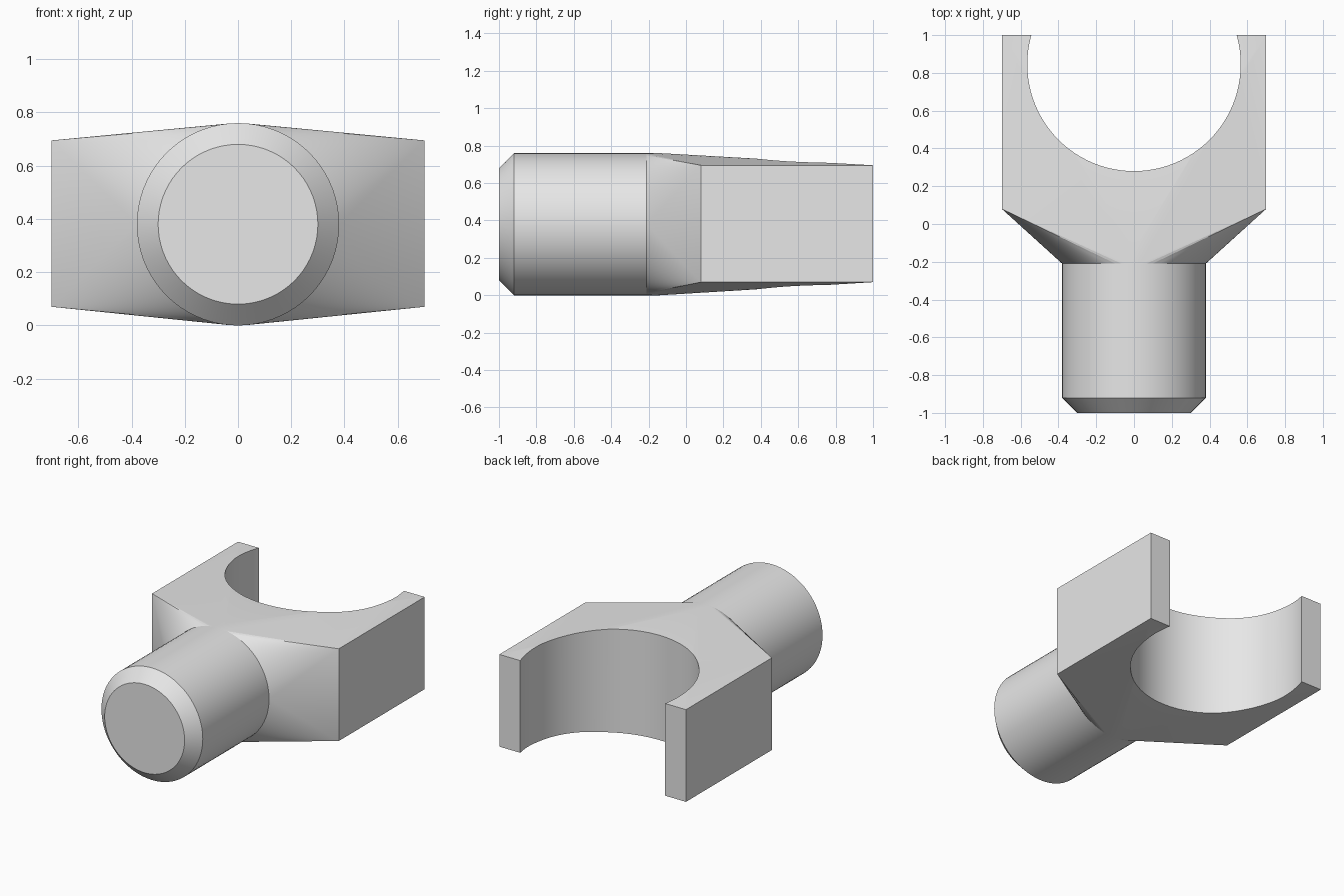
import bpy, bmesh
from math import sin, cos, pi, radians

SEGS = 72
RADIUS = 0.38      # shank radius, also the height of its axis
SHOULDER = -0.21   # where the shank meets the yoke

cube = bpy.data.objects.get("Cube")
if cube:
    bpy.data.objects.remove(cube, do_unlink=True)

steel = bpy.data.materials.new("plain grey")
steel.use_nodes = True
steel.diffuse_color = (0.8, 0.8, 0.8, 1)
steel.node_tree.nodes["Principled BSDF"].inputs["Base Color"].default_value = (0.8, 0.8, 0.8, 1)


def ring(bm, y, r):
    """Circle of vertices around the shank axis."""
    return [bm.verts.new((r * sin(2 * pi * i / SEGS), y, RADIUS + r * cos(2 * pi * i / SEGS)))
            for i in range(SEGS)]


def finish(bm, name):
    bmesh.ops.recalc_face_normals(bm, faces=bm.faces[:])
    mesh = bpy.data.meshes.new(name)
    bm.to_mesh(mesh)
    bm.free()
    obj = bpy.data.objects.new(name, mesh)
    bpy.context.collection.objects.link(obj)
    mesh.materials.append(steel)
    return obj


def activate(obj):
    bpy.ops.object.select_all(action='DESELECT')
    obj.select_set(True)
    bpy.context.view_layer.objects.active = obj


# Shank: chamfered round bar, open where it enters the yoke
bm = bmesh.new()
rings = [ring(bm, y, r) for y, r in ((-1, 0.30), (-0.92, RADIUS), (SHOULDER, RADIUS))]
bm.faces.new(rings[0])
for a, b in zip(rings, rings[1:]):
    for i in range(SEGS):
        j = (i + 1) % SEGS
        bm.faces.new((a[i], a[j], b[j], b[i]))
shank = finish(bm, "shank")

# Yoke: hull that blends the round shoulder into a rectangular block
bm = bmesh.new()
ring(bm, SHOULDER, RADIUS)
for z_tip, z in ((0, 0.07), (2 * RADIUS, 0.695)):
    bm.verts.new((0, -0.14, z_tip))
    for x in (-0.7, 0.7):
        for y in (0.08, 0.16, 1):
            bm.verts.new((x, y, z))
bmesh.ops.convex_hull(bm, input=bm.verts[:])
bmesh.ops.dissolve_limit(bm, angle_limit=radians(0.5), verts=bm.verts[:], edges=bm.edges[:])
yoke = finish(bm, "yoke")

# Round opening cut through the back of the yoke
bpy.ops.mesh.primitive_cylinder_add(vertices=96, radius=0.565, depth=2, location=(0, 0.845, 0.4))
cutter = bpy.context.object
cutter.name = "opening_cutter"
cutter.hide_render = True
cutter.data.materials.append(steel)
cut = yoke.modifiers.new("opening", 'BOOLEAN')
cut.operation = 'DIFFERENCE'
cut.object = cutter
activate(yoke)
bpy.ops.object.modifier_apply(modifier=cut.name)
bpy.data.objects.remove(cutter, do_unlink=True)

for part in (shank, yoke):
    activate(part)
    bpy.ops.object.shade_smooth_by_angle(angle=radians(10))
